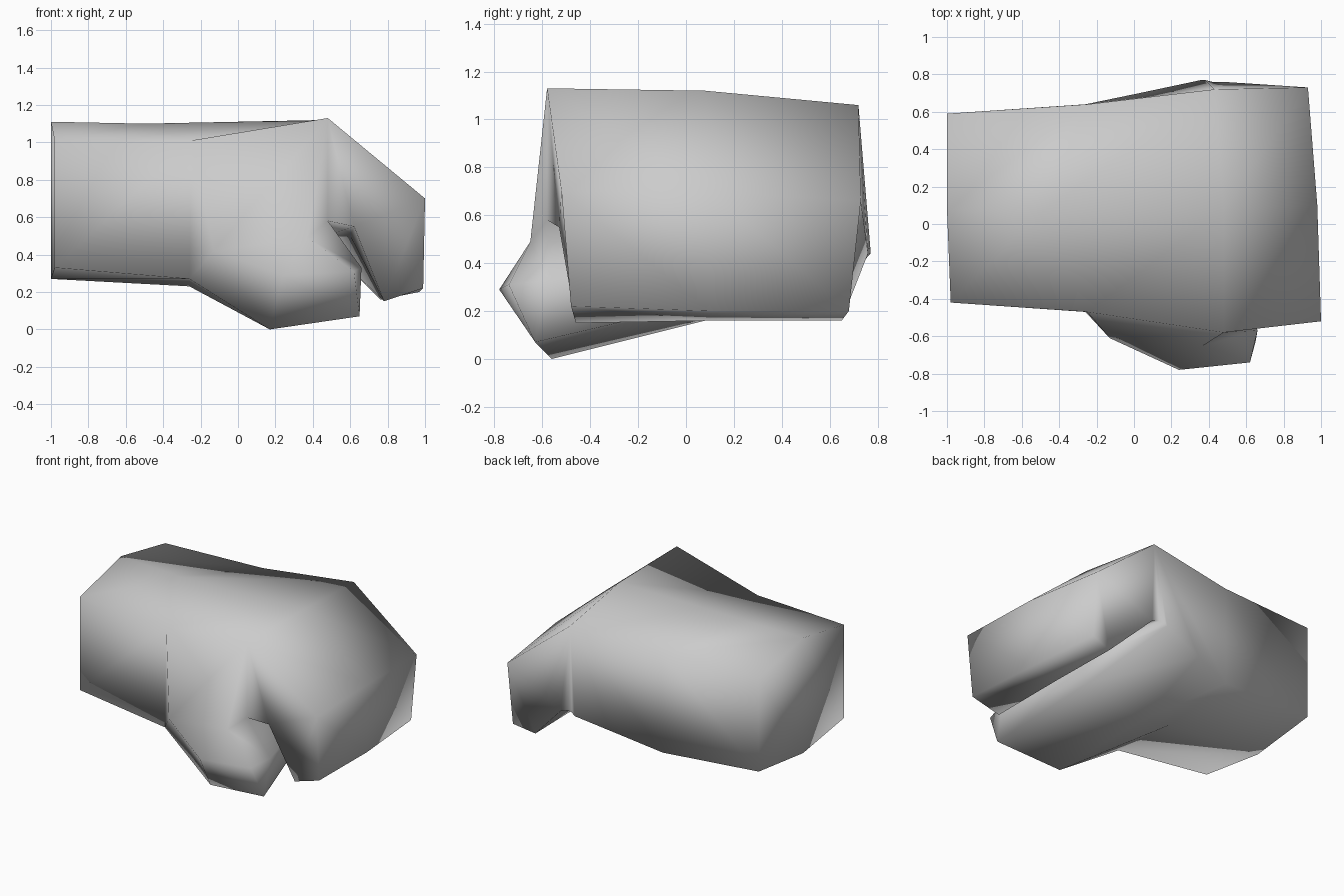
import bpy
import bmesh

cube = bpy.data.objects.get("Cube")
if cube:
    bpy.data.objects.remove(cube, do_unlink=True)

grey = bpy.data.materials.new("plain_grey")
grey.use_nodes = True
colour = (0.6, 0.6, 0.6, 1)
grey.diffuse_color = colour
grey.node_tree.nodes["Principled BSDF"].inputs["Base Color"].default_value = colour

# Points of each fist outline, in order round the fist
outline_names = ["wrist_bottom", "wrist_top", "hand_top", "knuckle", "outer_joint",
                 "finger_low", "finger_curl", "fold_outer", "fold_inner",
                 "palm_upper", "palm_lower", "palm_base", "hand_bottom"]
front_outline = [
    (-.98, -.42, .33), (-.98, -.42, 1.01), (-.25, -.47, 1.01),
    (.48, -.58, 1.13), (1, -.52, .7), (.99, -.48, .22), (.78, -.46, .15),
    (.62, -.53, .55), (.48, -.58, .58),
    (.66, -.57, .33), (.65, -.63, .07), (.17, -.56, 0), (-.26, -.47, .27)]
middle_outline = [
    (-1, .08, .27), (-1, .08, 1.11), (-.5, .06, 1.1),
    (.48, .08, 1.12), (.98, .1, .7), (.97, .1, .2), (.77, .1, .16),
    (.6, .1, .5), (.47, .1, .5),
    (.53, .1, .4), (.5, .1, .24), (0, .08, .16), (-.26, .06, .23)]
back_outline = [
    (-1, .59, .33), (-1, .59, 1.01), (-.25, .64, 1.01),
    (.43, .72, 1.06), (.93, .73, .66), (.92, .68, .2), (.76, .65, .16),
    (.48, .76, .44), (.42, .76, .46),
    (.38, .77, .46), (.36, .77, .44), (.03, .7, .36), (-.26, .64, .29)]

# Extra points that raise the thumb from the front side
thumb_points = {"thumb_root": (-.13, -.61, .42), "thumb_joint": (.24, -.78, .29),
                "thumb_tip": (.62, -.74, .31), "thumb_top": (.37, -.65, .49)}

# Side patches: shared by both sides, then those of one side only
shared_patches = ["wrist_bottom wrist_top hand_top hand_bottom",
                  "knuckle outer_joint fold_outer fold_inner",
                  "outer_joint finger_low finger_curl fold_outer"]
back_patches = ["hand_bottom hand_top knuckle palm_base",
                "knuckle palm_upper palm_lower palm_base",
                "knuckle fold_inner palm_upper"]
front_patches = ["hand_bottom hand_top thumb_root",
                 "thumb_root hand_top knuckle",
                 "thumb_root knuckle thumb_top",
                 "knuckle fold_inner thumb_top",
                 "fold_inner palm_upper thumb_top",
                 "thumb_root thumb_top thumb_joint",
                 "thumb_top thumb_tip thumb_joint",
                 "thumb_top palm_upper thumb_tip",
                 "thumb_tip palm_upper palm_lower",
                 "thumb_joint thumb_tip palm_lower palm_base",
                 "thumb_root thumb_joint palm_base",
                 "hand_bottom thumb_root palm_base"]

bm = bmesh.new()


def add_points(names, points):
    """Make named vertices."""
    return {name: bm.verts.new(p) for name, p in zip(names, points)}


def add_patches(verts, patches):
    """Fill a side of the fist with patches between named vertices."""
    for patch in patches:
        bm.faces.new([verts[name] for name in patch.split()])


front, middle, back = (add_points(outline_names, outline)
                       for outline in (front_outline, middle_outline, back_outline))

# Fist: join the outlines across the hand, which also closes the wrist end
for near, far in ((front, middle), (middle, back)):
    for here, after in zip(outline_names, outline_names[1:] + outline_names[:1]):
        bm.faces.new((near[here], near[after], far[after], far[here]))

# Sides: the thumb folds along the front, the back is plain
front.update(add_points(thumb_points.keys(), thumb_points.values()))
add_patches(front, shared_patches + front_patches)
add_patches(back, shared_patches + back_patches)

bmesh.ops.recalc_face_normals(bm, faces=bm.faces)
for face in bm.faces:
    face.smooth = True
mesh = bpy.data.meshes.new("fist")
bm.to_mesh(mesh)
bm.free()
mesh.materials.append(grey)
fist = bpy.data.objects.new("fist", mesh)
bpy.context.collection.objects.link(fist)
